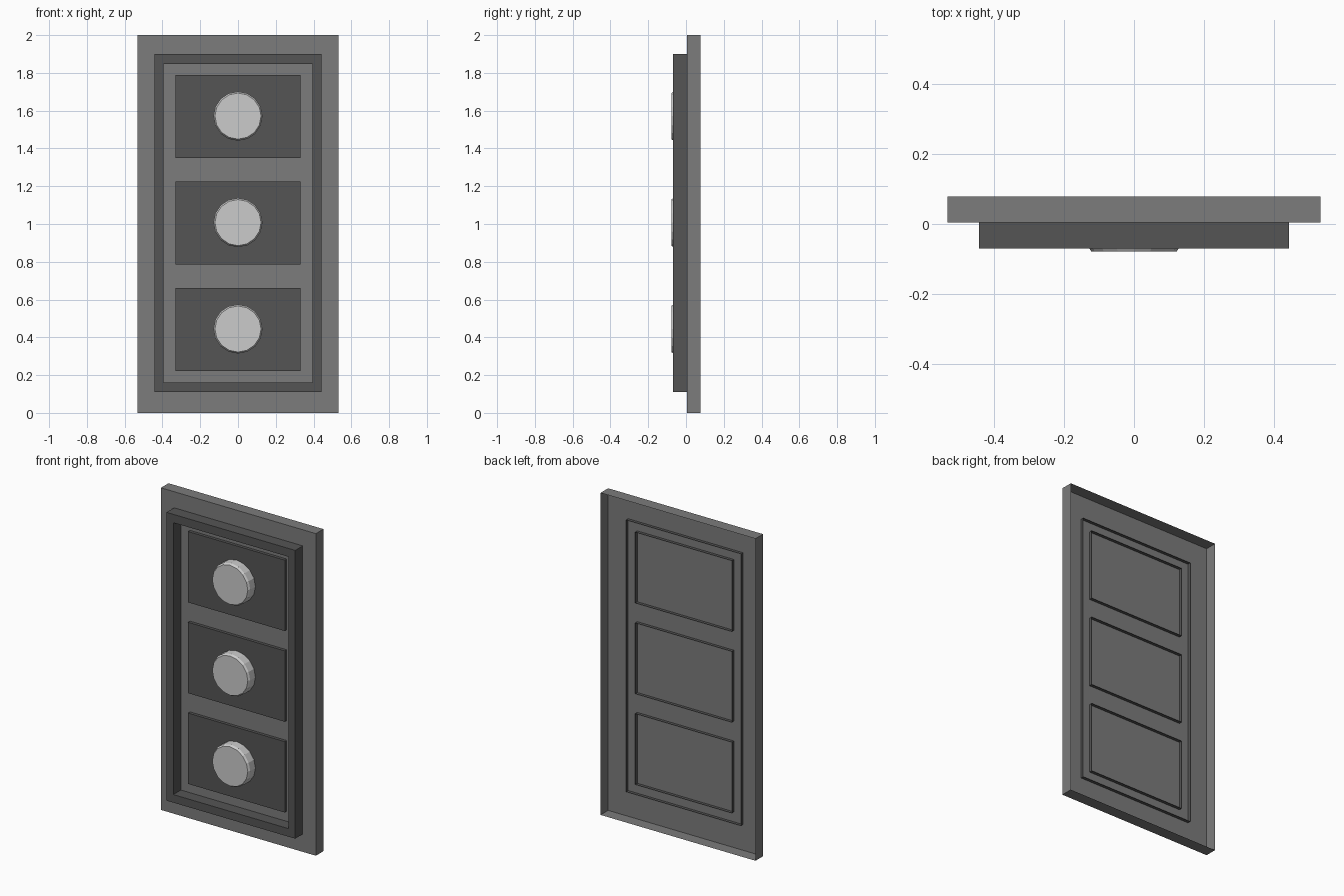
import bpy, bmesh
from math import cos, sin, pi

if "Cube" in bpy.data.objects:
    bpy.data.objects.remove(bpy.data.objects["Cube"])


def material(name, v):
    m = bpy.data.materials.new(name)
    m.diffuse_color = (v, v, v, 1)
    m.use_nodes = True
    m.node_tree.nodes["Principled BSDF"].inputs["Base Color"].default_value = m.diffuse_color
    return m


def rect(hw, z0, z1, y):
    return [(-hw, y, z0), (hw, y, z0), (hw, y, z1), (-hw, y, z1)]


def circle(r, z, y, n=16):
    return [(r * cos(2 * pi * i / n), y, z + r * sin(2 * pi * i / n)) for i in range(n)]


def shell(name, loops, mat=None, cap=True):
    """Skin a series of loops running from back to front; the back stays open."""
    bm = bmesh.new()
    rings = [[bm.verts.new(p) for p in loop] for loop in loops]
    n = len(rings[0])
    for a, b in zip(rings, rings[1:]):
        for i in range(n):
            j = (i + 1) % n
            bm.faces.new((a[i], a[j], b[j], b[i]))
    if cap:
        bm.faces.new(rings[-1])
    me = bpy.data.meshes.new(name)
    bm.to_mesh(me)
    bm.free()
    ob = bpy.data.objects.new(name, me)
    bpy.context.collection.objects.link(ob)
    if mat:
        me.materials.append(mat)
    return ob


plate_grey = material("plate_grey", 0.2)
dark_grey = material("dark_grey", 0.09)

FACE = 0.004    # front surface of the plate
POKE = 0.024    # inner rims reach slightly behind that surface

# Hollow back plate, open at the rear
shell("back_plate", [rect(0.532, 0, 2, 0.078), rect(0.532, 0, 2, FACE)], plate_grey)

# Raised border: outer wall, front rim, inner wall
shell("border_frame", [rect(0.442, 0.11, 1.90, FACE), rect(0.442, 0.11, 1.90, -0.07),
                       rect(0.395, 0.16, 1.848, -0.07), rect(0.395, 0.16, 1.848, POKE)],
      dark_grey, cap=False)

# Three panels, each with a bevelled round button
for i in range(3):
    z = 0.442 + 0.5635 * i
    shell(f"panel_{i + 1}", [rect(0.332, z - 0.22, z + 0.22, POKE),
                             rect(0.332, z - 0.22, z + 0.22, -0.015)], dark_grey)
    shell(f"button_{i + 1}", [circle(0.13, z + 0.002, -0.015), circle(0.13, z + 0.002, -0.066),
                              circle(0.122, z + 0.002, -0.078)])
